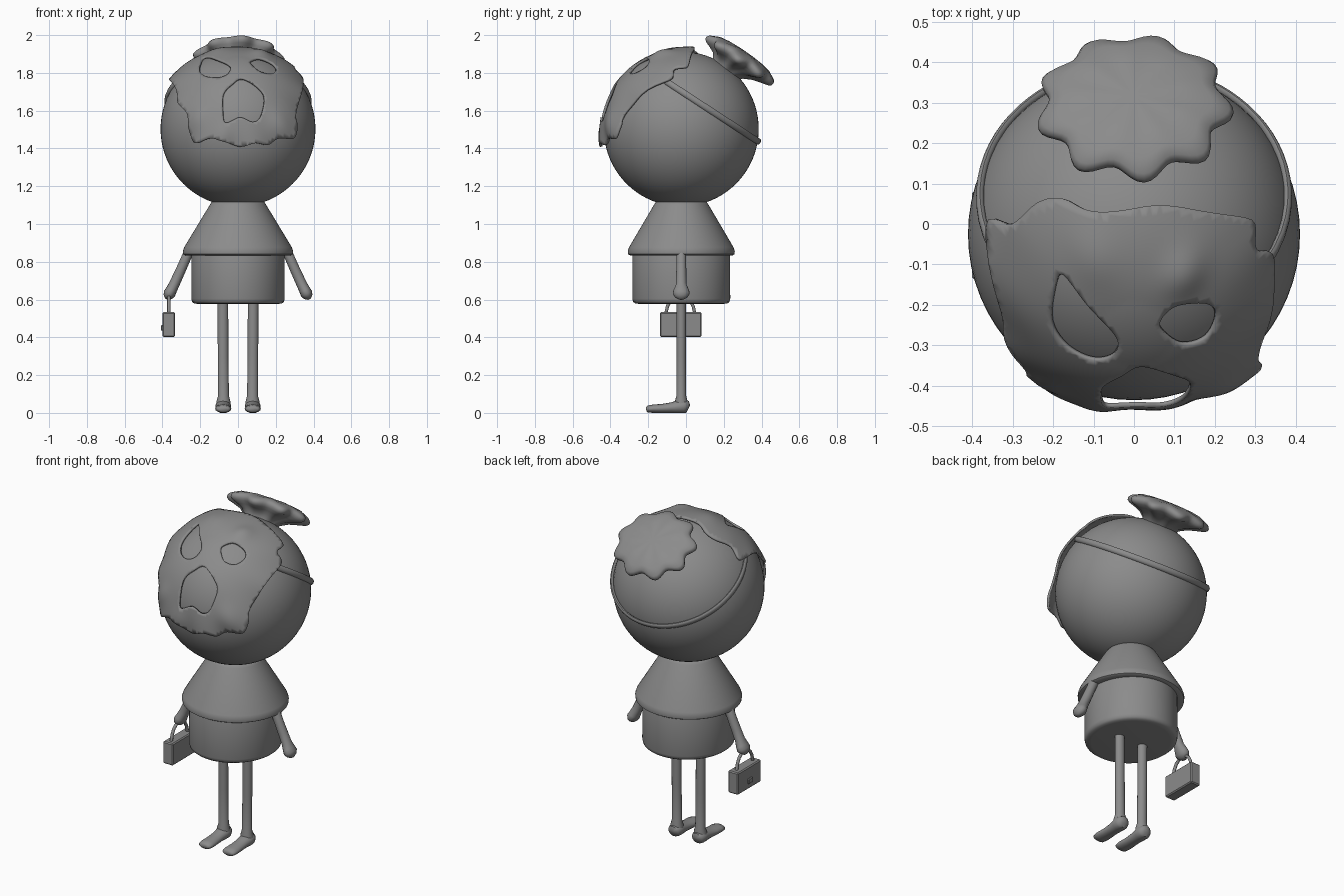
import bpy, bmesh, math
from mathutils import Vector
from mathutils.geometry import delaunay_2d_cdt

if "Cube" in bpy.data.objects:
    bpy.data.objects.remove(bpy.data.objects["Cube"])

CY, CZ = -0.025, 1.503         # head centre
HEAD = Vector((0, CY, CZ))
GREY = bpy.data.materials.new("dark_grey")
GREY.diffuse_color = (.26, .26, .26, 1)
GREY.use_nodes = True
GREY.node_tree.nodes["Principled BSDF"].inputs["Base Color"].default_value = GREY.diffuse_color


def finish(name, bm, angle=50):
    bmesh.ops.recalc_face_normals(bm, faces=bm.faces[:])
    me = bpy.data.meshes.new(name)
    bm.to_mesh(me)
    bm.free()
    me.materials.append(GREY)
    ob = bpy.data.objects.new(name, me)
    bpy.context.collection.objects.link(ob)
    bpy.ops.object.select_all(action='DESELECT')
    ob.select_set(True)
    bpy.context.view_layer.objects.active = ob
    bpy.ops.object.shade_smooth_by_angle(angle=math.radians(angle))
    return ob


def skin(bm, rings):
    """Bridge successive rings of points and cap both ends."""
    vs = [[bm.verts.new(p) for p in r] for r in rings]
    n = len(vs[0])
    for a, b in zip(vs, vs[1:]):
        for i in range(n):
            bm.faces.new((a[i], a[(i + 1) % n], b[(i + 1) % n], b[i]))
    bm.faces.new(vs[0])
    bm.faces.new(vs[-1])


def circle(n):
    return [(math.cos(2 * math.pi * i / n), math.sin(2 * math.pi * i / n)) for i in range(n)]


def lathe(name, profile, sx=1, sy=1, n=64):
    bm = bmesh.new()
    skin(bm, [[(r * c * sx, CY + r * s * sy, z) for c, s in circle(n)] for r, z in profile])
    return finish(name, bm)


def loft(name, pts, sizes, side, n=16, floor=None):
    """Tube along pts; sizes are (half width along side, half height)."""
    pts = [Vector(p) for p in pts]
    rings = []
    for i, p in enumerate(pts):
        t = (pts[min(i + 1, len(pts) - 1)] - pts[max(i - 1, 0)]).normalized()
        s = Vector(side)
        s = (s - t * s.dot(t)).normalized()
        b = t.cross(s)
        ring = [p + s * c * sizes[i][0] + b * d * sizes[i][1] for c, d in circle(n)]
        if floor is not None:
            for v in ring:
                v.z = max(v.z, floor)
        rings.append(ring)
    bm = bmesh.new()
    skin(bm, rings)
    return finish(name, bm)


def box(name, lo, hi, bevel):
    bm = bmesh.new()
    bmesh.ops.create_cube(bm, size=1)
    for v in bm.verts:
        v.co = [l + (h - l) * (c + .5) for l, h, c in zip(lo, hi, v.co)]
    bmesh.ops.bevel(bm, geom=bm.edges[:], offset=bevel, segments=1, affect='EDGES')
    return finish(name, bm, 20)


# head
bm = bmesh.new()
bmesh.ops.create_uvsphere(bm, u_segments=64, v_segments=40, radius=0.41)
bmesh.ops.translate(bm, vec=HEAD, verts=bm.verts)
finish("head", bm)

# cape and skirt
lathe("cape", [(.10, 1.13), (.14, 1.115), (.15, 1.10), (.285, .877), (.292, .857),
               (.29, .84), (.28, .834), (.24, .837)], sy=.97)
lathe("skirt", [(.24, .87), (.246, .85), (.247, .605), (.243, .588), (.232, .579),
                (.21, .577)], sy=1.05)

# limbs
for s, tag in ((-1, "right"), (1, "left")):
    r = [.024, .026, .026, .027, .028, .041, .045, .034, .012]
    loft(tag + "_arm",
         [(s * x, CY, z) for x, z in ((.235, .895), (.26, .855), (.29, .785), (.315, .73), (.338, .68),
                                      (.353, .65), (.363, .631), (.372, .614), (.378, .602))],
         [(a, a * .72 if i > 4 else a) for i, a in enumerate(r)], (0, 1, 0))
    loft(tag + "_leg", [(s * x, CY, z) for x, z in ((.08, .62), (.079, .3), (.077, .09), (.077, .06), (.077, .02))],
         [(.028, .025), (.028, .025), (.029, .026), (.037, .034), (.036, .034)], (1, 0, 0))
    loft(tag + "_foot",
         [(s * .078, y, z) for y, z in ((.016, .028), (.008, .032), (-.012, .034), (-.04, .032), (-.08, .027),
                                        (-.13, .023), (-.175, .022), (-.203, .02), (-.211, .019))],
         [(.015, .014), (.033, .032), (.042, .037), (.041, .035), (.037, .028), (.04, .024),
          (.043, .022), (.038, .018), (.026, .01)], (1, 0, 0), floor=0)

# handbag
box("bag", (-.4, -.138, .402), (-.334, .082, .533), .006)
box("bag_clasp", (-.408, -.05, .435), (-.39, -.01, .465), .004)
loft("bag_handle", [(-.366, y, z) for y, z in ((-.107, .525), (-.098, .565), (-.082, .595), (-.055, .615),
                    (-.005, .615), (.022, .595), (.038, .565), (.047, .525))],
     [(.009, .009)] * 8, (1, 0, 0), n=10)

# hair tuft: scalloped, leaning mushroom
N, T, X = Vector((0, .57, .82)), Vector((0, .82, -.57)), Vector((1, 0, 0))
base = Vector((0, .2, 1.81))
prof = [(.085, -.05, -.01), (.08, -.01, 0), (.096, .025, .01), (.126, .05, .025), (.162, .066, .035),
        (.19, .078, .04), (.202, .09, .04), (.204, .104, .04), (.196, .118, .04), (.165, .134, .04),
        (.11, .145, .04), (.05, .15, .04), (.01, .151, .04)]
rings = []
for r, h, sh in prof:
    ring = []
    for i in range(90):
        a = 2 * math.pi * i / 90
        w = min(1, r / .2) ** 2.5 * math.cos(9 * a + .6)
        q = r * (1 + .08 * w)
        ring.append(base + N * (h - .007 * w) + T * (sh + q * math.sin(a)) + X * q * 1.12 * math.cos(a))
    rings.append(ring)
bm = bmesh.new()
skin(bm, rings)
finish("hair_tuft", bm, 80)

# mask: outline and holes are read from front / top, mapped to a plane tilted 45 degrees
RM = .43
D, U = Vector((0, -.72, .69)).normalized(), Vector((0, .69, .72)).normalized()


def front(x, z):
    z -= CZ
    return Vector((x, Vector((0, -math.sqrt(max(0, RM**2 - x*x - z*z)), z)).dot(U)))


def top(x, y):
    y -= CY
    return Vector((x, Vector((0, y, math.sqrt(max(0, RM**2 - x*x - y*y)))).dot(U)))


def smooth_loop(p, k=5):
    out, n = [], len(p)
    for i in range(n):
        a, b, c, d = p[i - 1], p[i], p[(i + 1) % n], p[(i + 2) % n]
        for j in range(k):
            t = j / k
            out.append(.5 * (2*b + (c - a)*t + (2*a - 5*b + 4*c - d)*t*t + (3*b - a - 3*c + d)*t**3))
    return out


def inside(p, poly):
    hit = False
    for a, b in zip(poly, poly[1:] + poly[:1]):
        if (a.y > p.y) != (b.y > p.y) and p.x < (b.x - a.x) * (p.y - a.y) / (b.y - a.y) + a.x:
            hit = not hit
    return hit


edge = smooth_loop(
    [top(*p) for p in ((-.35, -.01), (-.29, 0), (-.23, .05), (-.17, .06), (-.1, .03), (.05, .045), (.17, .03),
                       (.28, .01), (.295, -.06), (.34, -.09))] +
    [front(*p) for p in ((.325, 1.66), (.3, 1.57), (.3, 1.515), (.275, 1.455), (.21, 1.455), (.155, 1.42),
                         (.09, 1.43), (.01, 1.41), (-.08, 1.44), (-.14, 1.455), (-.22, 1.43), (-.255, 1.50),
                         (-.265, 1.58), (-.315, 1.64), (-.325, 1.71))])
holes = [smooth_loop([f(*p) for p in pts]) for f, pts in (
    (front, ((-.175, 1.883), (-.11, 1.875), (-.055, 1.852), (-.04, 1.828), (-.06, 1.795), (-.11, 1.777),
             (-.17, 1.783), (-.205, 1.81), (-.2, 1.855))),
    (front, ((.065, 1.865), (.1, 1.88), (.15, 1.868), (.19, 1.846), (.205, 1.82), (.18, 1.797), (.125, 1.808),
             (.085, 1.838))),
    (front, ((-.077, 1.69), (-.03, 1.745), (.02, 1.775), (.1, 1.73), (.14, 1.67), (.12, 1.57), (.075, 1.54),
             (.01, 1.565), (-.065, 1.535), (-.08, 1.6))))]
verts, edges = [], []
for loop in [edge] + holes:
    k, n = len(verts), len(loop)
    verts += loop
    edges += [(k + i, k + (i + 1) % n) for i in range(n)]
rim = list(verts)
for i in range(-32, 33):
    for j in range(-32, 33):
        p = Vector((i * .0125 + (j % 2) * .006, j * .0125))
        if inside(p, edge) and min((p - q).length for q in rim) > .007:
            verts.append(p)
co, _, faces, *_ = delaunay_2d_cdt(verts, edges, [], 1, 1e-5)


def mask_point(p):
    x, u = p
    e = min(1.3, (x * x + u * u) / .125)
    a = math.atan2(u, x)
    bump = .011 * e**3 * (1 + .7 * math.sin(9 * a + 1) * max(0, min(1, (.25 - u) / .3)))
    for bx, bu, s, h in ((.12, .22, .05, .018), (-.1, .26, .06, .01), (0, .07, .14, -.01),
                         (-.08, -.33, .05, .014), (.22, -.25, .06, .02), (-.22, -.22, .05, .012)):
        bump += h * math.exp(-((x - bx)**2 + (u - bu)**2) / s**2)
    d = math.sqrt(max(.0, RM**2 - x * x - u * u))
    v = Vector((x, 0, 0)) + U * u + D * d
    return HEAD + v.normalized() * max(.418, .424 + bump)


bm = bmesh.new()
mv = [bm.verts.new(mask_point(p)) for p in co]
for f in faces:
    c = sum((co[i] for i in f), Vector((0, 0))) / len(f)
    if inside(c, edge) and not any(inside(c, h) for h in holes):
        bm.faces.new([mv[i] for i in f])
bmesh.ops.delete(bm, geom=[v for v in bm.verts if not v.link_faces], context='VERTS')
mask = finish("mask", bm)
mod = mask.modifiers.new("thickness", 'SOLIDIFY')
mod.thickness = .012
mod.offset = 0

# mask strap around the back of the head
pts = []
for i in range(-24, 25):
    t = i / 24
    y, z = .41 - .49 * t * t, -.068 + .32 * t * t
    pts.append((math.copysign(math.sqrt(max(0, .4156**2 - y * y - z * z)), t) if i else 0, CY + y, CZ + z))
loft("mask_strap", pts, [(.017, .01)] * len(pts), (0, .32, .49), n=10)
